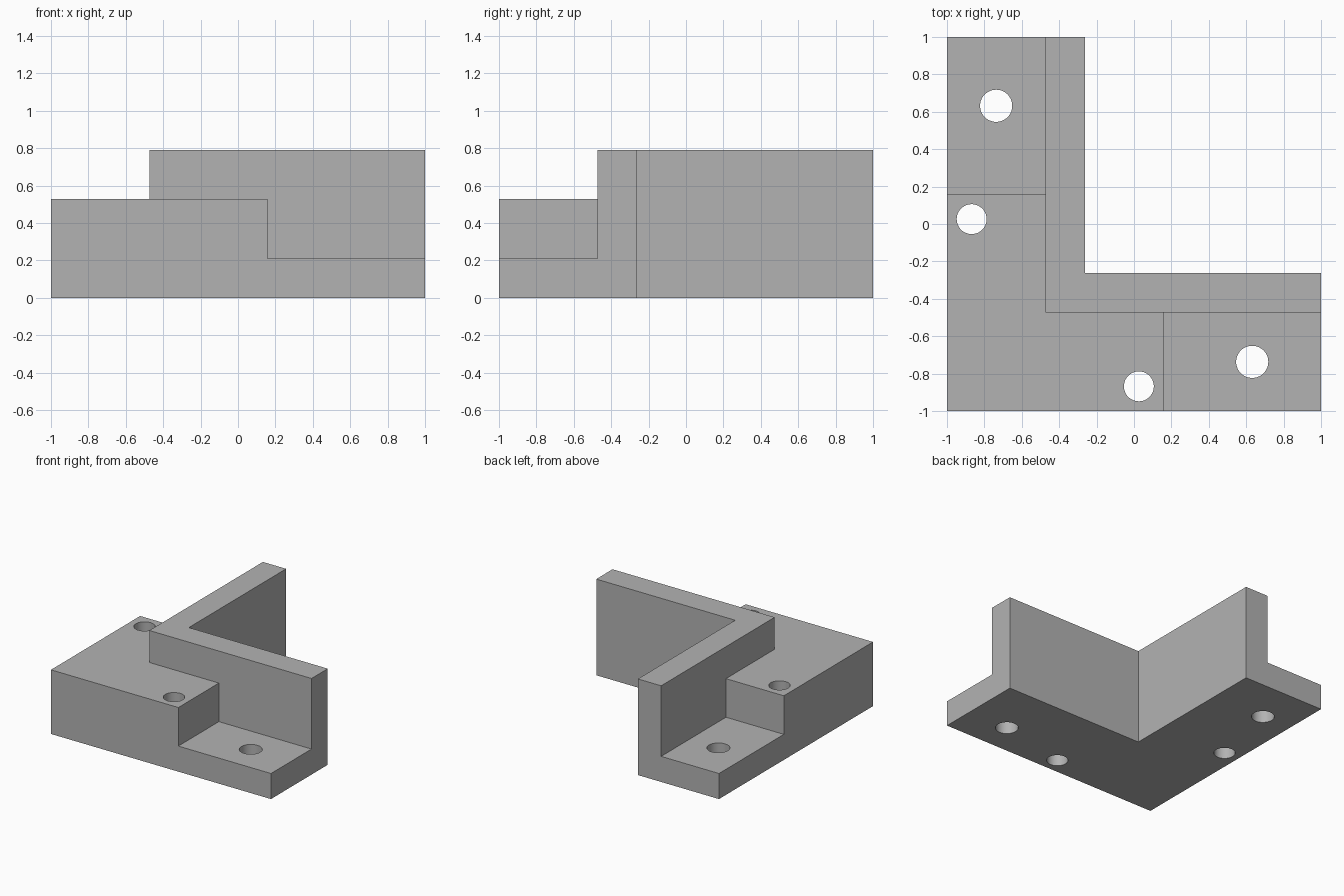
import bpy
import bmesh
import math

cube = bpy.data.objects.get("Cube")
if cube:
    bpy.data.objects.remove(cube, do_unlink=True)

OUT, INNER, WALL, STEP = 1.0, -0.263, -0.474, 0.158
LOW, MID, TOP = 0.21, 0.527, 0.79
FAR = 1.3

grey = bpy.data.materials.new("plain_grey")
grey.use_nodes = True
colour = (0.45, 0.45, 0.45, 1)
grey.diffuse_color = colour
grey.node_tree.nodes["Principled BSDF"].inputs["Base Color"].default_value = colour


def prism(name, outline, z0, z1):
    """Extrude a counter-clockwise outline upwards from z0 to z1."""
    bm = bmesh.new()
    base = bm.faces.new([bm.verts.new((x, y, z0)) for x, y in outline])
    top = bmesh.ops.extrude_face_region(bm, geom=[base], use_keep_orig=True)
    for v in top["geom"]:
        if isinstance(v, bmesh.types.BMVert):
            v.co.z = z1
    bmesh.ops.recalc_face_normals(bm, faces=bm.faces)
    mesh = bpy.data.meshes.new(name)
    bm.to_mesh(mesh)
    bm.free()
    mesh.materials.append(grey)
    obj = bpy.data.objects.new(name, mesh)
    bpy.context.collection.objects.link(obj)
    return obj


def ell(lo, inner, hi):
    return [(lo, lo), (hi, lo), (hi, inner), (inner, inner), (inner, hi), (lo, hi)]


def circle(x, y, r, n=48):
    return [(x + r * math.cos(i * math.tau / n), y + r * math.sin(i * math.tau / n))
            for i in range(n)]


def cut(target, cutter):
    cutter.hide_render = True
    mod = target.modifiers.new(cutter.name, "BOOLEAN")
    mod.operation, mod.solver, mod.object = "DIFFERENCE", "EXACT", cutter
    bpy.context.view_layer.objects.active = target
    bpy.ops.object.modifier_apply(modifier=mod.name)
    bpy.data.objects.remove(cutter, do_unlink=True)


# L-shaped block, lowered outside the upright wall
bracket = prism("corner_bracket", ell(-OUT, INNER, OUT), 0, TOP)
cut(bracket, prism("ledge_cutter", ell(-FAR, WALL, FAR), MID, FAR))

# Each arm has an end pocket, a large hole in it and a small hole in the ledge
pocket = [(STEP, -FAR), (FAR, -FAR), (FAR, WALL), (STEP, WALL)]
large_hole = circle(0.632, -0.737, 0.086)
small_hole = circle(0.026, -0.868, 0.08)
for swap in (False, True):
    for name, outline, z0 in (("pocket_cutter", pocket, LOW),
                              ("large_hole_cutter", large_hole, -FAR),
                              ("small_hole_cutter", small_hole, -FAR)):
        points = [(y, x) for x, y in reversed(outline)] if swap else outline
        cut(bracket, prism(name, points, z0, FAR))

# Smooth hole walls, crisp edges
bpy.ops.object.select_all(action="DESELECT")
bracket.select_set(True)
bpy.context.view_layer.objects.active = bracket
bpy.ops.object.shade_smooth_by_angle(angle=math.radians(30))
